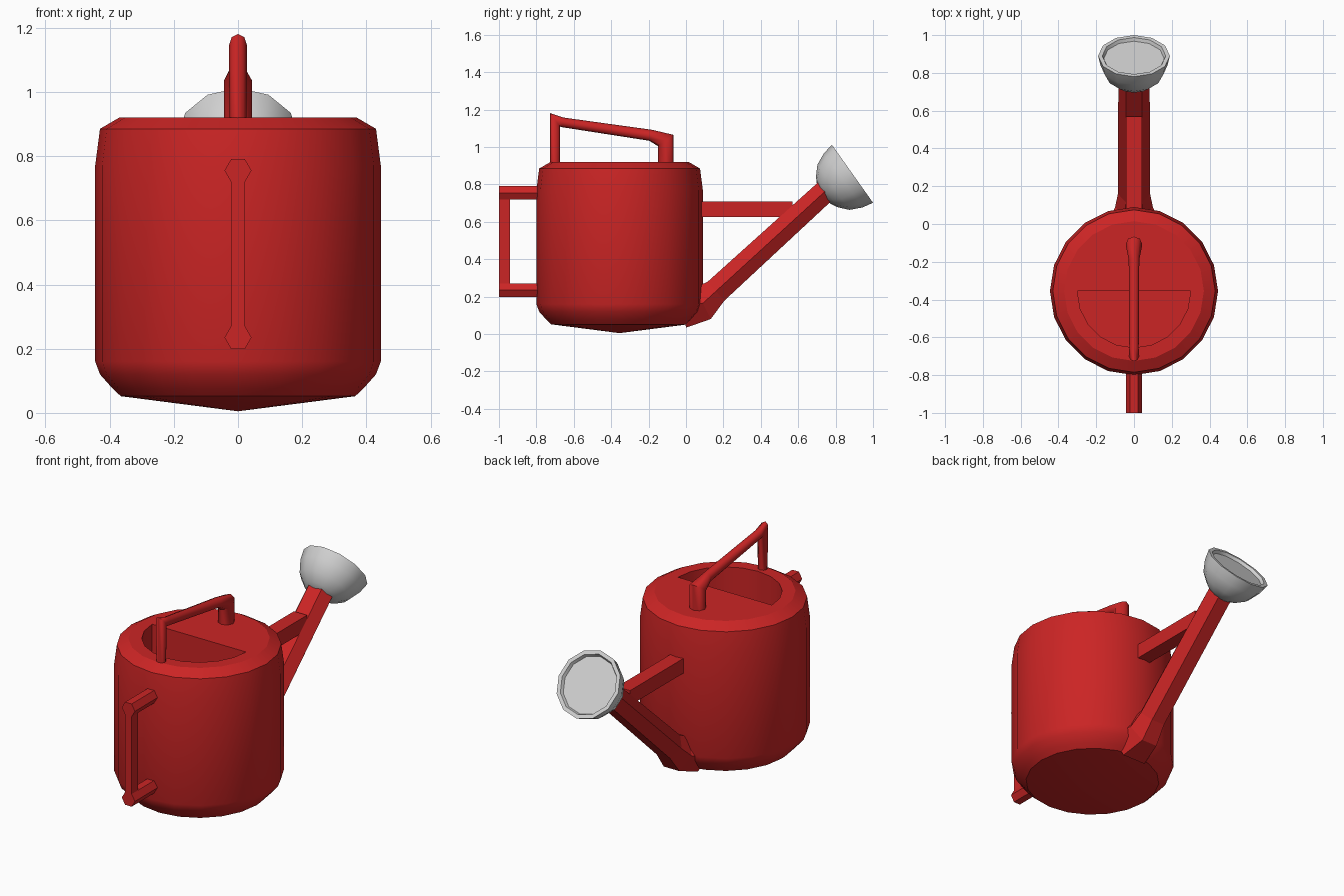
import bpy, bmesh, math
from mathutils import Vector, Matrix

if "Cube" in bpy.data.objects:
    bpy.data.objects.remove(bpy.data.objects["Cube"])


def material(name, rgb):
    m = bpy.data.materials.new(name)
    m.diffuse_color = (*rgb, 1)
    m.use_nodes = True
    m.node_tree.nodes["Principled BSDF"].inputs["Base Color"].default_value = m.diffuse_color
    return m


RED = material("red", (0.6, 0.018, 0.018))
GREY = material("light grey", (0.64, 0.64, 0.64))


def finish(bm, name, mat, angle=None):
    bmesh.ops.recalc_face_normals(bm, faces=bm.faces)
    me = bpy.data.meshes.new(name)
    bm.to_mesh(me)
    bm.free()
    me.materials.append(mat)
    ob = bpy.data.objects.new(name, me)
    bpy.context.collection.objects.link(ob)
    if angle:
        smooth(ob, angle)
    return ob


def smooth(ob, angle):
    bpy.ops.object.select_all(action='DESELECT')
    ob.select_set(True)
    bpy.context.view_layer.objects.active = ob
    bpy.ops.object.shade_smooth_by_angle(angle=math.radians(angle))


def bridge(bm, rings, caps=True):
    """Join equal-length rings of vertices with quads."""
    n = len(rings[0])
    for a, b in zip(rings, rings[1:]):
        for i in range(n):
            j = (i + 1) % n
            bm.faces.new((a[i], a[j], b[j], b[i]))
    if caps:
        bm.faces.new(rings[0][::-1])
        bm.faces.new(rings[-1])


def lathe(name, profile, sides, mat, matrix, angle=None):
    """Revolve (radius, height) points about z; radius 0 gives a tip."""
    bm = bmesh.new()
    rings = [[bm.verts.new((max(r, 1e-5) * math.cos(2 * math.pi * i / sides),
                            max(r, 1e-5) * math.sin(2 * math.pi * i / sides), z))
              for i in range(sides)] for r, z in profile]
    bridge(bm, rings)
    bmesh.ops.remove_doubles(bm, verts=bm.verts, dist=1e-4)
    bmesh.ops.transform(bm, matrix=matrix, verts=bm.verts)
    return finish(bm, name, mat, angle)


def tube(name, path, sides, mat, angle=None):
    """Sweep along (y, z, half width, half thickness) in the x=0 plane."""
    bm = bmesh.new()
    pts = [Vector((0, p[0], p[1])) for p in path]
    rings = []
    for k, p in enumerate(pts):
        d0 = (p - pts[k - 1]).normalized() if k else (pts[1] - p).normalized()
        d1 = (pts[k + 1] - p).normalized() if k < len(pts) - 1 else d0
        t = (d0 + d1).normalized()
        n = Vector((0, -t.z, t.y)) / t.dot(d0)
        a = [2 * math.pi * i / sides for i in range(sides)]
        rings.append([bm.verts.new(p + Vector((path[k][2] * math.cos(q), 0, 0))
                                   + n * path[k][3] * math.sin(q)) for q in a])
    bridge(bm, rings)
    return finish(bm, name, mat, angle)


def box(name, lo, hi, mat):
    bm = bmesh.new()
    bmesh.ops.create_cube(bm, size=1)
    lo, hi = Vector(lo), Vector(hi)
    for v in bm.verts:
        v.co = (lo + hi) / 2 + v.co * (hi - lo)
    return finish(bm, name, mat)


# Body with a half-moon filling hole
CY = -0.355
body = lathe("body", [(0, 0.005), (0.365, 0.052), (0.39, 0.075), (0.43, 0.12),
                      (0.445, 0.16), (0.445, 0.77), (0.43, 0.885), (0.37, 0.92)],
             20, RED, Matrix.Translation((0, CY, 0)))
bm = bmesh.new()
arc = [math.pi + math.pi * i / 10 for i in range(11)]
bridge(bm, [[bm.verts.new((0.3 * math.cos(a), CY + 0.3 * math.sin(a), z))
             for a in arc] for z in (0.4, 1.0)])
cutter = finish(bm, "hole_cutter", RED)
cutter.hide_render = True
mod = body.modifiers.new("hole", 'BOOLEAN')
mod.operation = 'DIFFERENCE'
mod.solver = 'EXACT'
mod.object = cutter
bpy.context.view_layer.objects.active = body
bpy.ops.object.modifier_apply(modifier=mod.name)
bpy.data.objects.remove(cutter)
smooth(body, 28)

# Spout with flared root, and the strut bracing it
tube("spout", [(-0.02, 0.145, 0.15, 0.13), (0.09, 0.165, 0.1, 0.105),
               (0.16, 0.229, 0.085, 0.078), (0.76, 0.778, 0.083, 0.07)], 6, RED)
box("spout_strut", (-0.042, 0.0, 0.625), (0.042, 0.57, 0.71), RED)

# Sprinkler head with shallow recessed face
axis = Vector((0, 0.816, 0.579))
place = (Matrix.Translation((0, 0.89, 0.857))
         @ axis.to_track_quat('Z', 'Y').to_matrix().to_4x4())
lathe("sprinkler_head", [(0.06, -0.19), (0.1, -0.168), (0.148, -0.125), (0.178, -0.06),
                         (0.19, 0), (0.168, 0), (0.16, -0.018), (0, -0.018)],
      12, GREY, place, 32)

# Top handle
tube("top_handle", [(-0.7, 0.86, 0.026, 0.026), (-0.7, 1.145, 0.028, 0.026),
                    (-0.66, 1.132, 0.025, 0.026), (-0.19, 1.063, 0.028, 0.03),
                    (-0.108, 1.035, 0.044, 0.042), (-0.108, 0.86, 0.044, 0.042)],
     8, RED, 50)

# Rear handle
for label, z in (("upper", 0.755), ("lower", 0.235)):
    tube("rear_handle_" + label, [(-1.0, z, 0.042, 0.042), (-0.7, z, 0.042, 0.042)], 6, RED)
box("rear_handle_grip", (-0.021, -1.0, 0.25), (0.021, -0.94, 0.74), RED)
